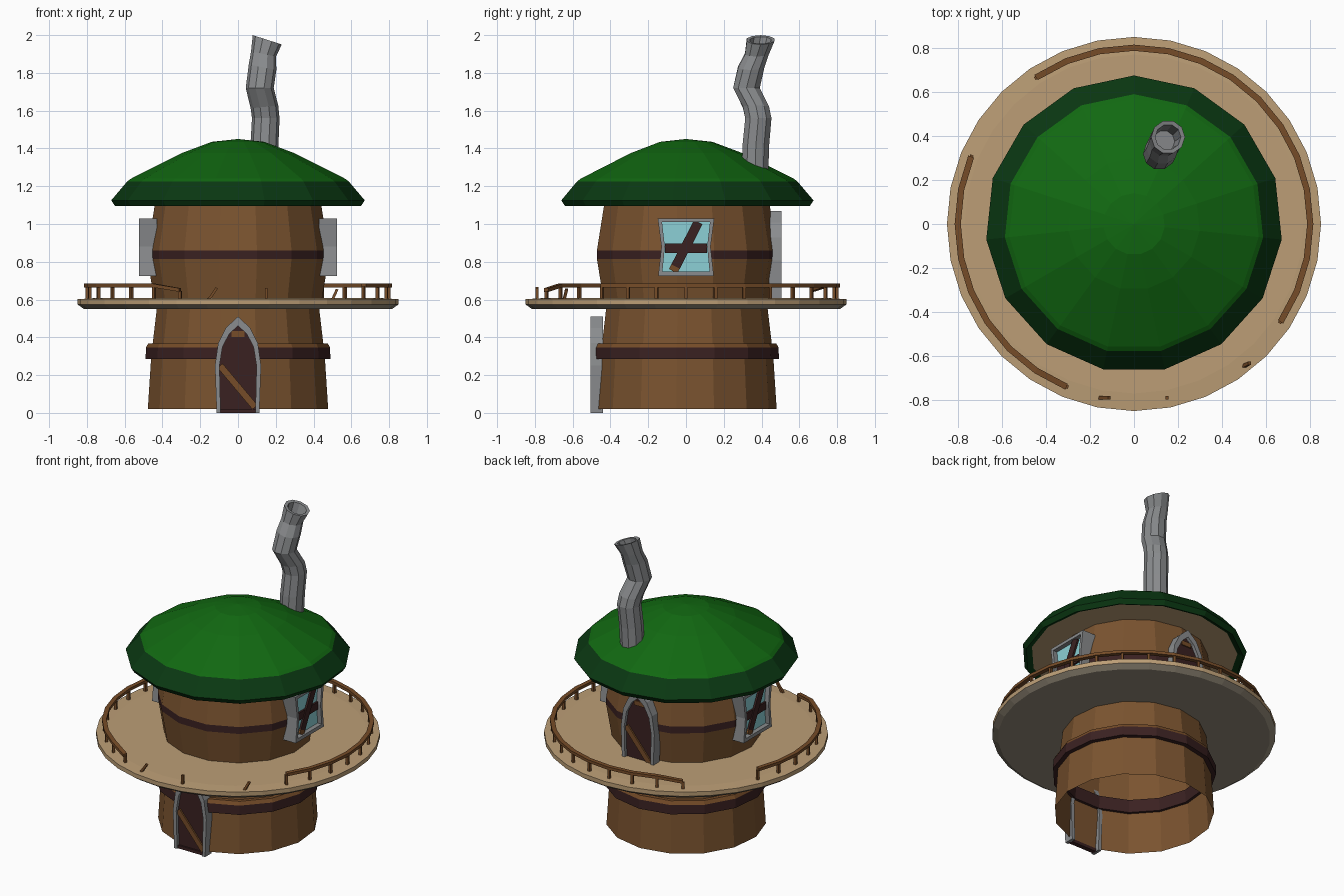
import bpy, bmesh, math
from mathutils import Vector, Matrix

if "Cube" in bpy.data.objects:
    bpy.data.objects.remove(bpy.data.objects["Cube"])


def material(name, rgb):
    m = bpy.data.materials.new(name)
    lin = [((c / 255 + 0.055) / 1.055) ** 2.4 if c > 10 else c / 255 / 12.92 for c in rgb]
    m.diffuse_color = (*lin, 1)
    m.use_nodes = True
    m.node_tree.nodes["Principled BSDF"].inputs["Base Color"].default_value = m.diffuse_color
    return m


BROWN = material("barrel brown", (122, 83, 47))
DARK = material("dark wood", (58, 33, 33))
RAIL = material("rail wood", (118, 76, 40))
TAN = material("tan planks", (188, 158, 118))
UNDER = material("grey beige", (150, 140, 122))
GREEN = material("roof green", (17, 104, 17))
DGREEN = material("dark green", (10, 56, 18))
GREY = material("stone grey", (138, 140, 142))
GLASS = material("pale blue glass", (140, 208, 214))


def make(name, verts, faces, mats, idx=None, turn=0):
    me = bpy.data.meshes.new(name)
    bm = bmesh.new()
    vs = [bm.verts.new(v) for v in verts]
    for k, f in enumerate(faces):
        face = bm.faces.new([vs[i] for i in f])
        face.material_index = idx[k] if idx else 0
    bmesh.ops.recalc_face_normals(bm, faces=bm.faces)
    bm.transform(Matrix.Rotation(math.radians(turn), 4, 'Z'))
    bm.to_mesh(me)
    bm.free()
    for m in mats:
        me.materials.append(m)
    ob = bpy.data.objects.new(name, me)
    bpy.context.collection.objects.link(ob)
    return ob


def lathe(name, prof, n, mats, seg_mats, start=90):
    """Spin (radius, z) points; radius 0 closes to a point."""
    verts, rings, faces, idx = [], [], [], []
    for r, z in prof:
        if r == 0:
            rings.append([len(verts)] * n)
            verts.append((0, 0, z))
        else:
            rings.append(list(range(len(verts), len(verts) + n)))
            for k in range(n):
                a = math.radians(start) + 2 * math.pi * k / n
                verts.append((r * math.cos(a), r * math.sin(a), z))
    for s in range(len(prof) - 1):
        A, B = rings[s], rings[s + 1]
        for k in range(n):
            j = (k + 1) % n
            faces.append(list(dict.fromkeys((A[k], A[j], B[j], B[k]))))
            idx.append(seg_mats[s])
    return make(name, verts, faces, mats, idx)


def sweep(name, rings, mat, closed=False, caps=True):
    """Skin a list of equal cross-sections."""
    n = len(rings[0])
    verts = [v for r in rings for v in r]
    faces = []
    for s in range(len(rings) if closed else len(rings) - 1):
        a, b = s * n, ((s + 1) % len(rings)) * n
        faces += [(a + k, a + (k + 1) % n, b + (k + 1) % n, b + k) for k in range(n)]
    if caps and not closed:
        faces += [tuple(range(n)), tuple(range(len(verts) - n, len(verts)))]
    return verts, faces, mat, name


def add(swept, turn=0):
    verts, faces, mat, name = swept
    return make(name, verts, faces, [mat], turn=turn)


def beam(name, p, q, w, t, mat, turn=0, side=(0, 1, 0)):
    p, q = Vector(p), Vector(q)
    s = Vector(side)
    u = (q - p).cross(s).normalized() * w / 2
    s = s * t / 2
    add(sweep(name, [[c + u + s, c - u + s, c - u - s, c + u - s] for c in (p, q)], mat), turn)


def frame(name, outer, inner, front, back, mat, turn, closed):
    rings = [[(a[0], -front, a[1]), (b[0], -front, b[1]), (b[0], -back, b[1]), (a[0], -back, a[1])]
             for a, b in zip(outer, inner)]
    add(sweep(name, rings, mat, closed), turn)


def panel(name, pts, d, mat, turn):
    make(name, [(x, -d, z) for x, z in pts], [tuple(range(len(pts)))], [mat], turn=turn)


def mirror(half):
    return [(-x, z) for x, z in half] + [(x, z) for x, z in half[::-1] if x > 0]


# barrel walls, open underneath
lathe("lower_barrel", [(0.48, 0.02), (0.462, 0.30), (0.43, 0.57)], 15, [BROWN], [0, 0])
lathe("upper_barrel", [(0.445, 0.59), (0.482, 0.815), (0.482, 0.86), (0.44, 1.12)], 15,
      [BROWN, DARK], [0, 1, 0])
lathe("lower_hoop", [(0.445, 0.285), (0.492, 0.285), (0.490, 0.345), (0.478, 0.368), (0.44, 0.368),
                     (0.445, 0.285)], 15, [DARK, RAIL], [0, 0, 1, 1, 0])

# round balcony
lathe("balcony", [(0, 0.55), (0.815, 0.55), (0.85, 0.574), (0.85, 0.602), (0.77, 0.607), (0, 0.607)],
      32, [TAN, UNDER], [1, 1, 0, 0, 0])

# mushroom-like roof
lathe("roof", [(0, 1.112), (0.62, 1.112), (0.655, 1.095), (0.675, 1.125), (0.59, 1.225), (0.57, 1.24),
               (0.30, 1.375), (0.14, 1.435), (0, 1.45)], 15,
      [GREEN, DGREEN, TAN], [2, 1, 1, 1, 0, 0, 0, 0])

# crooked hollow chimney: x, y, z, radius, tilt
path = [(0.135, 0.365, 1.26, 0.074, 0), (0.14, 0.37, 1.42, 0.074, 0), (0.147, 0.383, 1.56, 0.073, 0),
        (0.14, 0.37, 1.62, 0.073, 0.1), (0.115, 0.32, 1.72, 0.074, 0), (0.13, 0.345, 1.83, 0.073, -0.2),
        (0.135, 0.375, 1.90, 0.066, -0.2), (0.155, 0.395, 1.975, 0.077, -0.32),
        (0.155, 0.395, 1.973, 0.058, -0.32), (0.135, 0.375, 1.88, 0.05, -0.2)]
add(sweep("chimney", [[(x + r * math.cos(k * math.pi / 5), y + r * math.sin(k * math.pi / 5),
                        z + r * math.cos(k * math.pi / 5) * t) for k in range(10)]
                      for x, y, z, r, t in path], GREY))

# pointed doors: front at ground, back on the balcony
OUT = [(0.113, 0), (0.122, 0.25), (0.105, 0.37), (0.065, 0.45), (0, 0.51)]
INN = [(0.092, 0), (0.098, 0.25), (0.082, 0.35), (0.045, 0.42), (0, 0.46)]
for label, turn, z0 in (("front", 0, 0.0), ("back", 180, 0.558)):
    up = lambda pts: [(x, z + z0) for x, z in pts]
    frame(label + "_door_frame", up(mirror(OUT)), up(mirror(INN)), 0.505, 0.44, GREY, turn, False)
    panel(label + "_door", up(mirror(INN)), 0.484, DARK, turn)
    beam(label + "_door_plank", (-0.095, -0.488, z0 + 0.25), (0.09, -0.488, z0 + 0.03), 0.035, 0.012,
         RAIL, turn)
    beam(label + "_door_top_plank", (-0.035, -0.486, z0 + 0.418), (0.035, -0.486, z0 + 0.418), 0.03,
         0.01, RAIL, turn)
    beam(label + "_door_sill", (-0.1, -0.48, z0 + 0.01), (0.1, -0.48, z0 + 0.01), 0.02, 0.03, DARK, turn)

# pinched windows with boards nailed across
WO = [(-0.15, 1.03), (-0.13, 0.88), (-0.147, 0.725), (0.147, 0.725), (0.13, 0.88), (0.15, 1.03)]
WI = [(-0.127, 1.01), (-0.112, 0.88), (-0.125, 0.748), (0.125, 0.748), (0.112, 0.88), (0.127, 1.01)]
for label, turn in (("right", 90), ("left", -90)):
    frame(label + "_window_frame", WO, WI, 0.525, 0.43, GREY, turn, True)
    panel(label + "_window_glass", WI, 0.495, GLASS, turn)
    beam(label + "_window_board", (-0.112, -0.502, 0.872), (0.112, -0.502, 0.872), 0.05, 0.012, DARK, turn)
    beam(label + "_window_slant_board", (-0.055, -0.508, 0.775), (0.065, -0.508, 1.01), 0.05, 0.012,
         DARK, turn)
    beam(label + "_window_board_end", (-0.068, -0.508, 0.75), (-0.055, -0.508, 0.775), 0.05, 0.012,
         RAIL, turn)


# broken balcony railing
def on_rim(step, r, z):
    a = math.radians(11.25 * step)
    return (r * math.cos(a), r * math.sin(a), z)


for label, first, last, droop in (("right", -3, 11, 11), ("left", 14, 22, 22)):
    rings = []
    for s in range(first, last + 1):
        z = 0.641 if s == droop else 0.665
        rings.append([on_rim(s, 0.787, z), on_rim(s, 0.815, z), on_rim(s, 0.815, z + 0.019),
                      on_rim(s, 0.787, z + 0.019)])
        beam(f"{label}_post_{s - first}", on_rim(s, 0.8, 0.60), on_rim(s, 0.8, z + 0.005), 0.016, 0.016,
             RAIL, side=on_rim(s, 1, 0))
    add(sweep(label + "_handrail", rings, RAIL))

# leftover stubs in the gap
for k, (p, q) in enumerate([((-0.155, -0.79, 0.60), (-0.112, -0.79, 0.662)),
                            ((0.15, -0.79, 0.60), (0.15, -0.79, 0.662)),
                            ((0.50, -0.645, 0.60), (0.525, -0.632, 0.655))]):
    beam(f"broken_post_{k}", p, q, 0.014, 0.016, RAIL)
